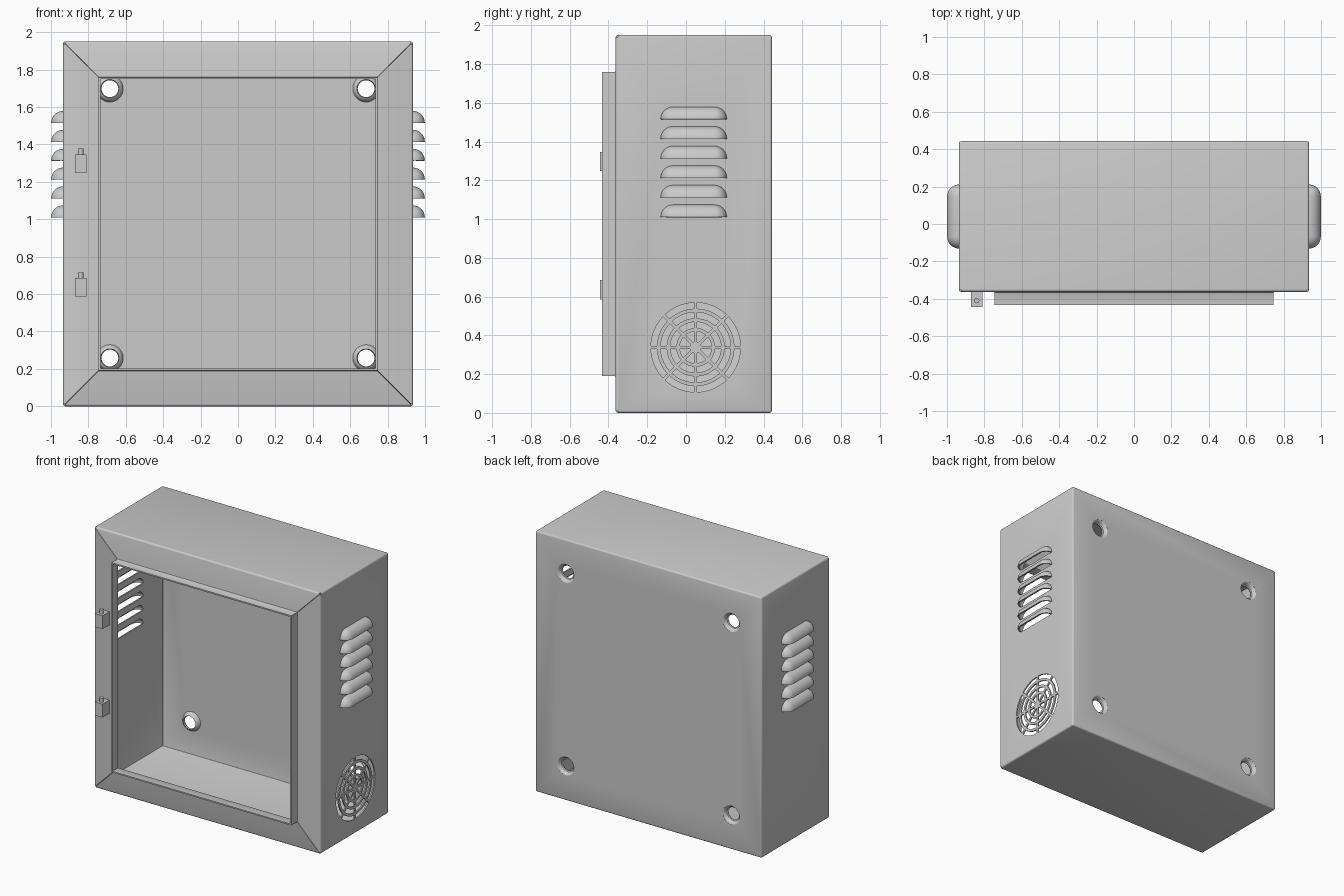
import bpy, bmesh
from math import sin, cos, asin, pi, sqrt
from mathutils import Vector, Matrix

if "Cube" in bpy.data.objects:
    bpy.data.objects.remove(bpy.data.objects["Cube"])

HX, Y0, Y1, ZT = 0.936, -0.363, 0.443, 1.95   # cabinet half width, front, back, top
T, R = 0.010, 0.012                           # sheet thickness, bend radius
LY, LH, LR = 0.04, 0.171, 0.064               # louver centre, half length, radius
LOUVERS = [1.01 + 0.101 * i for i in range(6)]
HOLES = [(sx * 0.685, 0.978 + sz * 0.72) for sx in (-1, 1) for sz in (-1, 1)]


def to_object(name, bm):
    me = bpy.data.meshes.new(name)
    bm.to_mesh(me)
    bm.free()
    ob = bpy.data.objects.new(name, me)
    bpy.context.scene.collection.objects.link(ob)
    return ob


def apply_mod(ob, kind, **props):
    m = ob.modifiers.new(kind.lower(), kind)
    for k, v in props.items():
        setattr(m, k, v)
    bpy.context.view_layer.objects.active = ob
    bpy.ops.object.modifier_apply(modifier=m.name)


def smooth(ob):
    bpy.ops.object.select_all(action='DESELECT')
    ob.select_set(True)
    bpy.context.view_layer.objects.active = ob
    bpy.ops.object.shade_smooth_by_angle(angle=0.6)


def sheet(name, rows, facing, closed=False):
    """Skin rows of points into a thin sheet thickened away from 'facing'."""
    bm = bmesh.new()
    grid = [[bm.verts.new(p) for p in row] for row in rows]
    n = len(grid)
    for i in range(n if closed else n - 1):
        a, b = grid[i], grid[(i + 1) % n]
        for j in range(len(a) - 1):
            bm.faces.new((a[j], a[j + 1], b[j + 1], b[j]))
    bmesh.ops.remove_doubles(bm, verts=bm.verts, dist=1e-5)
    bm.normal_update()
    f = Vector(facing)
    if sum(x.normal.dot(f) * x.calc_area() for x in bm.faces) < 0:
        bmesh.ops.reverse_faces(bm, faces=bm.faces)
    ob = to_object(name, bm)
    apply_mod(ob, 'SOLIDIFY', thickness=T, offset=-1)
    smooth(ob)
    return ob


def prism(bm, pts, vec):
    f = bm.faces.new([bm.verts.new(p) for p in pts])
    ext = bmesh.ops.extrude_face_region(bm, geom=[f])['geom']
    bmesh.ops.translate(bm, vec=vec, verts=[v for v in ext if isinstance(v, bmesh.types.BMVert)])


# Cabinet body: open-fronted folded box
bm = bmesh.new()
front = Y0 + R
bmesh.ops.create_cube(bm, size=1, matrix=Matrix.Translation((0, (front + Y1) / 2, ZT / 2))
                      @ Matrix.Diagonal((2 * HX, Y1 - front, ZT, 1)))
bm.normal_update()
bmesh.ops.delete(bm, geom=[f for f in bm.faces if f.normal.y < -0.9], context='FACES')
bmesh.ops.bevel(bm, geom=[e for e in bm.edges if not e.is_boundary], offset=R,
                segments=3, profile=0.5, affect='EDGES')
body = to_object("cabinet_body", bm)
apply_mod(body, 'SOLIDIFY', thickness=T, offset=-1, use_even_offset=True)

# Cutters: louver openings through both sides, fan slots on the right, back holes
bm = bmesh.new()
ri = LR - T
for z in LOUVERS:
    arc = [(ri * cos(pi / 2 * k / 8), ri * sin(pi / 2 * k / 8)) for k in range(9)]
    pts = [(-1.2, LY + LH - LR + a, z + b) for a, b in arc]
    pts += [(-1.2, LY - LH + LR - a, z + b) for a, b in reversed(arc)]
    prism(bm, pts, (2.4, 0, 0))
for r1, r0 in ((0.231, 0.200), (0.181, 0.150), (0.131, 0.100), (0.082, 0.030)):
    for s in range(8):
        pts = []
        for r, order in ((r1, range(9)), (r0, range(8, -1, -1))):
            gap = asin(0.008 / r)
            for k in order:
                a = s * pi / 4 + gap + (pi / 4 - 2 * gap) * k / 8
                pts.append((0.8, 0.05 + r * cos(a), 0.338 + r * sin(a)))
        prism(bm, pts, (0.4, 0, 0))
for x, z in HOLES:
    pts = [(x + 0.07 * cos(k * pi / 16), 0.4, z + 0.07 * sin(k * pi / 16)) for k in range(32)]
    prism(bm, pts, (0, 0.1, 0))
bmesh.ops.recalc_face_normals(bm, faces=bm.faces)
cutter = to_object("cutter", bm)
cutter.hide_render = True
apply_mod(body, 'BOOLEAN', object=cutter, operation='DIFFERENCE', solver='EXACT')
bpy.data.objects.remove(cutter)
smooth(body)

# Front frame: four mitred flanges, each bent forward into a lip
W = 0.191
profile = [(0, front), (0.0016, Y0 + 0.006), (0.006, Y0 + 0.0016), (R, Y0), (W - 0.006, Y0),
           (W - 0.002, Y0 - 0.002), (W, Y0 - 0.006), (W, -0.433)]


def flange(name, place, half, facing):
    rows = []
    for d, y in profile:
        e = half - max(d + 0.002, R)
        rows.append([place(d, y, -e), place(d, y, e)])
    sheet(name, rows, facing)


ZC = ZT / 2
flange("frame_top", lambda d, y, e: (e, y, ZT - d), HX, (0, -1, 0))
flange("frame_bottom", lambda d, y, e: (e, y, d), HX, (0, -1, 0))
flange("frame_left", lambda d, y, e: (d - HX, y, ZC + e), ZC, (0, -1, 0))
flange("frame_right", lambda d, y, e: (HX - d, y, ZC + e), ZC, (0, -1, 0))

# Louver hoods: quarter-round, rounded ends, open underneath
stations = []
for k in range(9):
    a = pi / 2 * k / 8
    stations.append((-LH + LR - LR * cos(a), LR * sin(a)))
stations += [(-y, r) for y, r in reversed(stations)]
for side, label in ((-1, "left"), (1, "right")):
    for i, z in enumerate(LOUVERS):
        rows = [[(side * (HX - 0.001 + r * cos(pi / 2 * k / 8)), LY + y, z + r * sin(pi / 2 * k / 8))
                 for k in range(9)] for y, r in stations]
        sheet(f"louver_{label}_{i + 1}", rows, (side, 0, 1))

# Dimpled mounting holes in the back
dimple = [(0.072, Y1), (0.066, Y1 - 0.002), (0.061, Y1 - 0.008), (0.057, Y1 - 0.018),
          (0.053, Y1 - 0.026), (0.045, Y1 - 0.030)]
for i, (x, z) in enumerate(HOLES):
    rows = [[(x + r * cos(k * pi / 16), y, z + r * sin(k * pi / 16)) for r, y in dimple]
            for k in range(32)]
    sheet(f"mounting_dimple_{i + 1}", rows, (0, 1, 0), closed=True)

# Hinge blocks with pins
for label, z0 in (("upper", 1.247), ("lower", 0.586)):
    bm = bmesh.new()
    bmesh.ops.create_cube(bm, size=1, matrix=Matrix.Translation((-0.841, -0.403, z0 + 0.05))
                          @ Matrix.Diagonal((0.06, 0.08, 0.1, 1)))
    bmesh.ops.create_cone(bm, cap_ends=True, segments=20, radius1=0.014, radius2=0.014, depth=0.06,
                          matrix=Matrix.Translation((-0.841, -0.41, z0 + 0.1)))
    smooth(to_object(f"hinge_{label}", bm))
